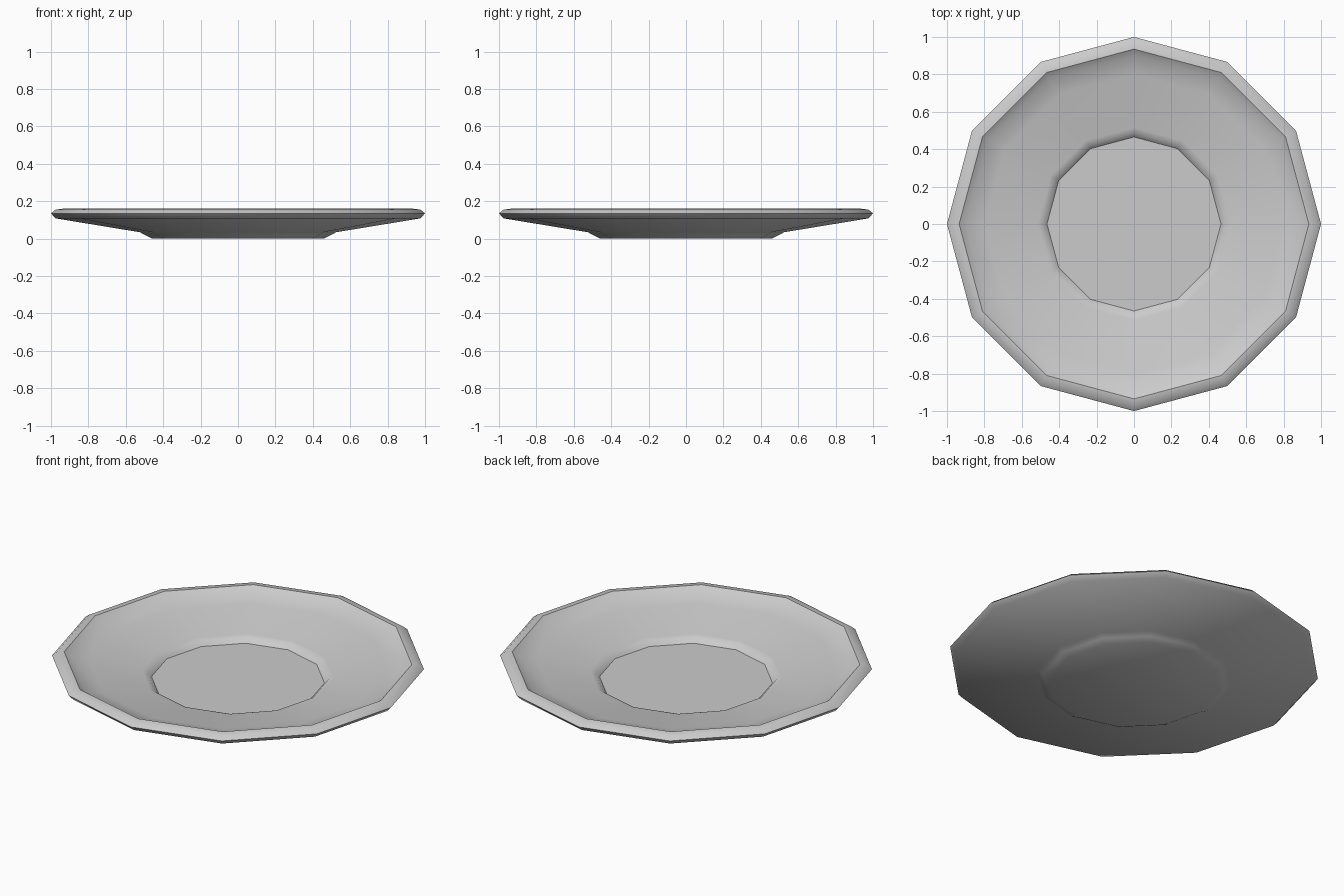
import bpy, bmesh, math

if "Cube" in bpy.data.objects:
    bpy.data.objects.remove(bpy.data.objects["Cube"])

SIDES = 12
# Closed plate section (radius, height): underside centre, foot, rim, well, top centre
PROFILE = [(0, 0.003), (0.46, 0.0), (0.495, 0.018), (0.525, 0.034),
           (0.975, 0.108), (1.0, 0.135), (0.975, 0.155), (0.935, 0.16),
           (0.90, 0.136), (0.80, 0.112), (0.515, 0.064), (0.49, 0.058),
           (0.465, 0.032), (0, 0.032)]
PROFILE[0] = (0, 0.0)

# Plate: lathe the section around z with twelve sides
bm = bmesh.new()
rings = []
for r, z in PROFILE:
    if r == 0:
        rings.append(None)
        continue
    rings.append([bm.verts.new((r * math.cos(2 * math.pi * i / SIDES),
                                r * math.sin(2 * math.pi * i / SIDES), z))
                  for i in range(SIDES)])
rings = [ring for ring in rings if ring]
for a, b in zip(rings, rings[1:]):
    for i in range(SIDES):
        j = (i + 1) % SIDES
        bm.faces.new((a[i], a[j], b[j], b[i]))
# Foot underside and well floor
bm.faces.new(rings[0][::-1])
bm.faces.new(rings[-1])
bmesh.ops.recalc_face_normals(bm, faces=bm.faces)

mesh = bpy.data.meshes.new("plate")
bm.to_mesh(mesh)
bm.free()
plate = bpy.data.objects.new("plate", mesh)
bpy.context.collection.objects.link(plate)
bpy.context.view_layer.objects.active = plate
plate.select_set(True)
bpy.ops.object.shade_smooth_by_angle(angle=math.radians(40))
